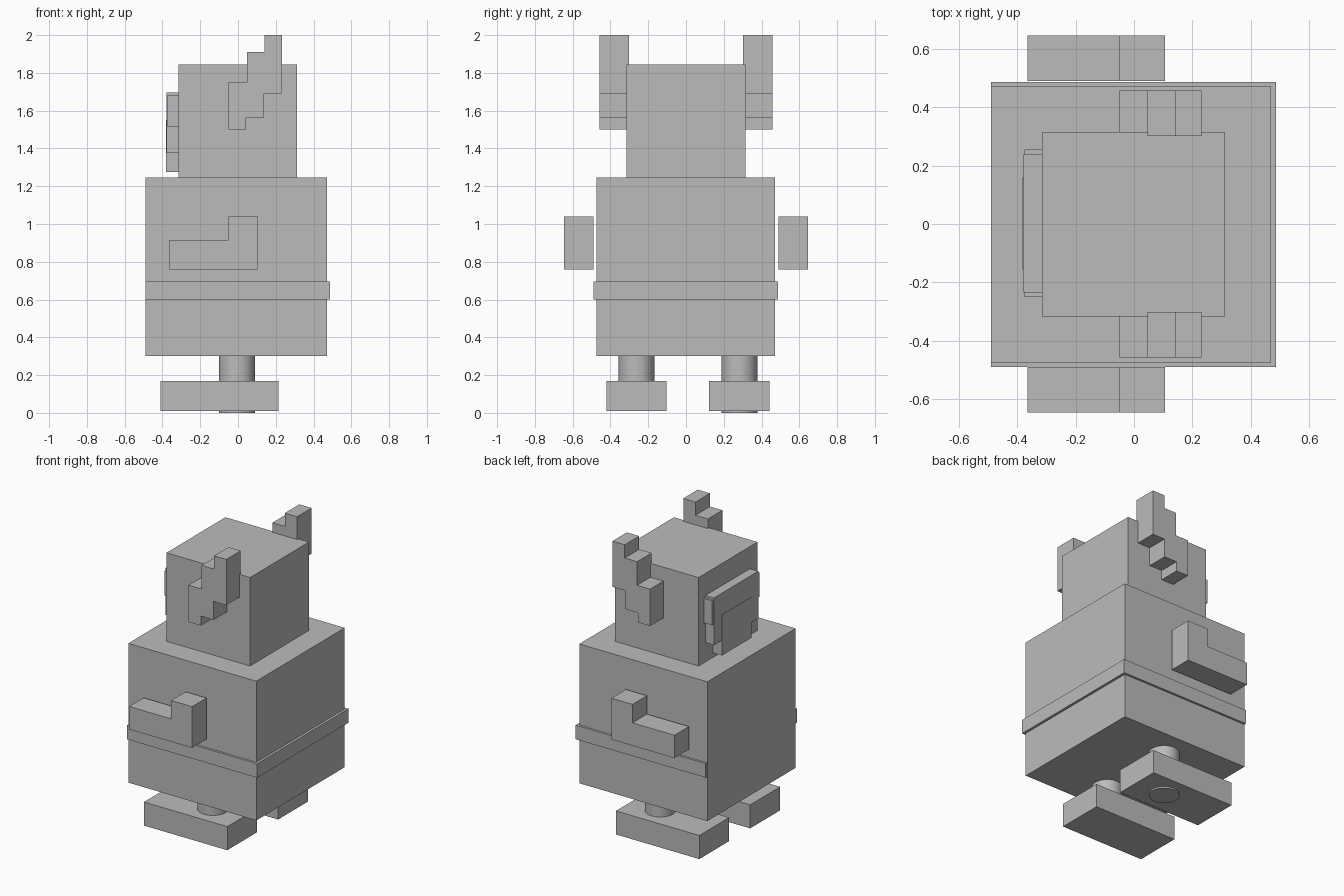
import bpy
import bmesh

cube = bpy.data.objects.get("Cube")
if cube:
    bpy.data.objects.remove(cube, do_unlink=True)

# One plain grey for every part
GREY = (0.5, 0.5, 0.5, 1.0)
grey = bpy.data.materials.new("plain grey")
grey.use_nodes = True
grey.diffuse_color = GREY
shader = next(n for n in grey.node_tree.nodes if n.type == "BSDF_PRINCIPLED")
shader.inputs["Base Color"].default_value = GREY


def add_object(name, bm):
    bmesh.ops.recalc_face_normals(bm, faces=bm.faces)
    mesh = bpy.data.meshes.new(name)
    bm.to_mesh(mesh)
    bm.free()
    mesh.materials.append(grey)
    obj = bpy.data.objects.new(name, mesh)
    bpy.context.collection.objects.link(obj)
    return obj


def box(name, xs, ys, zs):
    """Box spanning the given ranges."""
    bm = bmesh.new()
    bmesh.ops.create_cube(bm, size=1)
    for v in bm.verts:
        for axis, (lo, hi) in enumerate((xs, ys, zs)):
            v.co[axis] = hi if v.co[axis] > 0 else lo
    return add_object(name, bm)


def extruded(name, profile, y0, y1):
    """Side profile of (x, z) points, extruded along y."""
    bm = bmesh.new()
    face = bm.faces.new([bm.verts.new((x, y0, z)) for x, z in profile])
    grown = bmesh.ops.extrude_face_region(bm, geom=[face])
    for item in grown["geom"]:
        if isinstance(item, bmesh.types.BMVert):
            item.co.y = y1
    return add_object(name, bm)


def post(name, x, y, radius, z0, z1):
    """Upright round post."""
    bm = bmesh.new()
    bmesh.ops.create_cone(bm, cap_ends=True, segments=32, radius1=radius,
                          radius2=radius, depth=z1 - z0)
    bmesh.ops.translate(bm, verts=bm.verts, vec=(x, y, (z0 + z1) / 2))
    obj = add_object(name, bm)
    bpy.ops.object.select_all(action="DESELECT")
    obj.select_set(True)
    bpy.context.view_layer.objects.active = obj
    bpy.ops.object.shade_smooth_by_angle()


# Body, belt and head
box("body", (-0.49, 0.47), (-0.475, 0.472), (0.3, 1.245))
box("belt", (-0.489, 0.487), (-0.49, 0.487), (0.6, 0.695))
box("head", (-0.315, 0.312), (-0.316, 0.315), (1.245, 1.845))

# Stepped face mask
box("mask_plate", (-0.378, -0.315), (-0.235, 0.24), (1.375, 1.695))
box("mask_side_bar", (-0.375, -0.315), (-0.25, 0.255), (1.515, 1.68))
box("mask_muzzle", (-0.382, -0.315), (-0.155, 0.16), (1.275, 1.55))

# Stepped ears and bent arms on both sides
ear = [(-0.05, 1.5), (0.042, 1.5), (0.042, 1.565), (0.138, 1.565),
       (0.138, 1.69), (0.232, 1.69), (0.232, 2.0), (0.14, 2.0),
       (0.14, 1.91), (0.047, 1.91), (0.047, 1.75), (-0.05, 1.75)]
arm = [(-0.365, 0.76), (0.107, 0.76), (0.107, 1.04), (-0.05, 1.04),
       (-0.05, 0.915), (-0.365, 0.915)]
for side, sign in (("right", -1), ("left", 1)):
    extruded("ear_" + side, ear, sign * 0.302, sign * 0.457)
    extruded("arm_" + side, arm, sign * 0.49, sign * 0.645)

# Legs and feet; one leg pokes through its sole
for side, y, z0 in (("right", -0.262, 0.02), ("left", 0.283, 0.0)):
    post("leg_" + side, -0.005, y, 0.095, z0, 0.31)
    box("foot_" + side, (-0.41, 0.215), (y - 0.16, y + 0.16), (0.01, 0.17))
